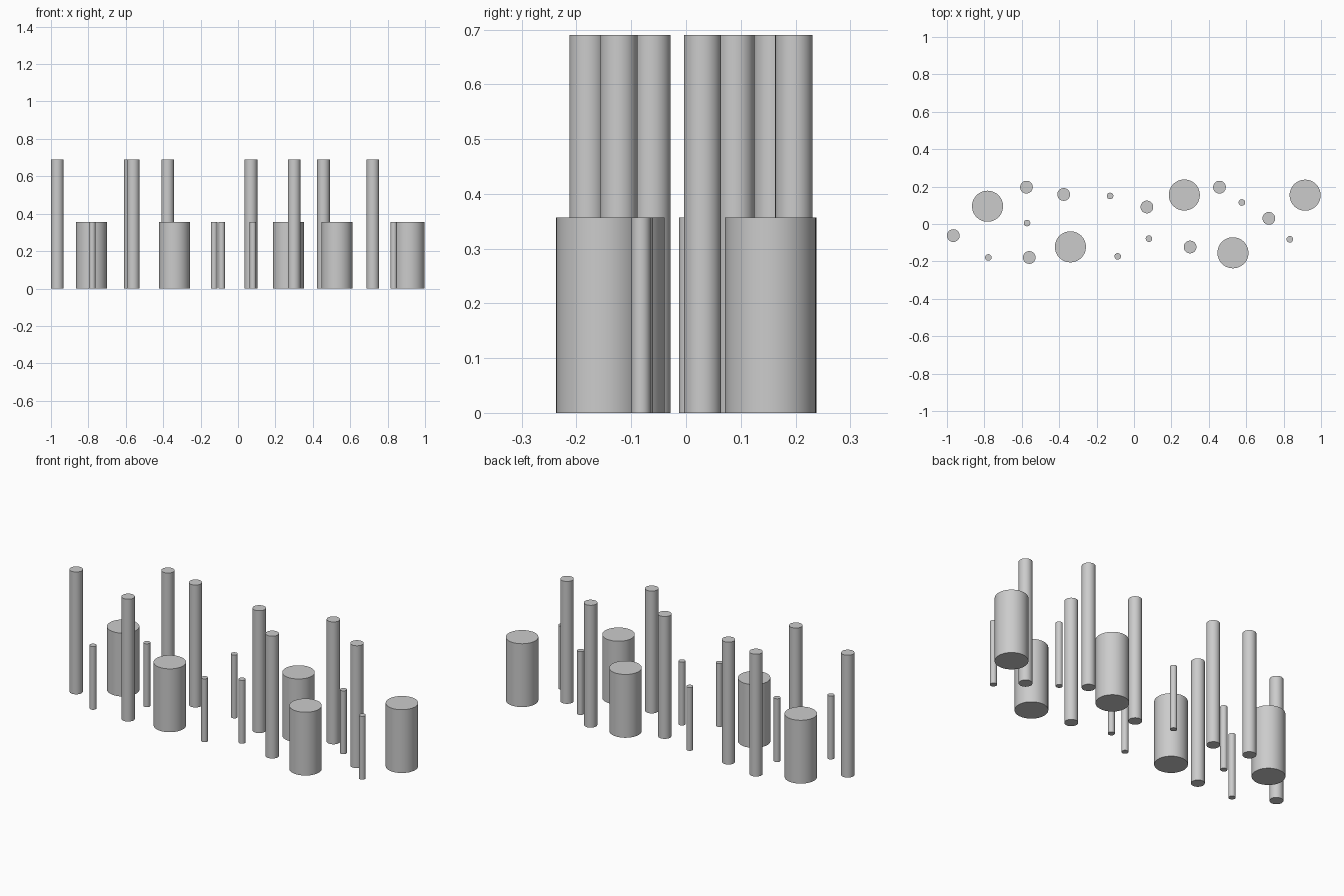
import bpy, math

def posts(name, radius, height, spots):
    # one upright closed cylinder per plan position, standing on the ground
    for i, (x, y) in enumerate(spots, 1):
        bpy.ops.mesh.primitive_cylinder_add(vertices=48, radius=radius, depth=height,
                                            location=(x, y, height / 2))
        bpy.context.object.name = f"{name}_{i}"
        bpy.ops.object.shade_smooth_by_angle(angle=math.radians(30))

# wide short drums
posts("wide_drum", 0.083, 0.357, [
    (-0.783, 0.095), (-0.34, -0.122), (0.269, 0.155), (0.529, -0.154), (0.915, 0.154)])

# tall columns
posts("tall_column", 0.034, 0.69, [
    (-0.966, -0.062), (-0.575, 0.197), (-0.56, -0.179), (-0.376, 0.158),
    (0.069, 0.091), (0.30, -0.123), (0.457, 0.197), (0.721, 0.03)])

# thin short pegs
posts("thin_peg", 0.0175, 0.357, [
    (-0.779, -0.179), (-0.572, 0.005), (-0.128, 0.150), (-0.087, -0.173),
    (0.08, -0.078), (0.577, 0.115), (0.833, -0.082)])
